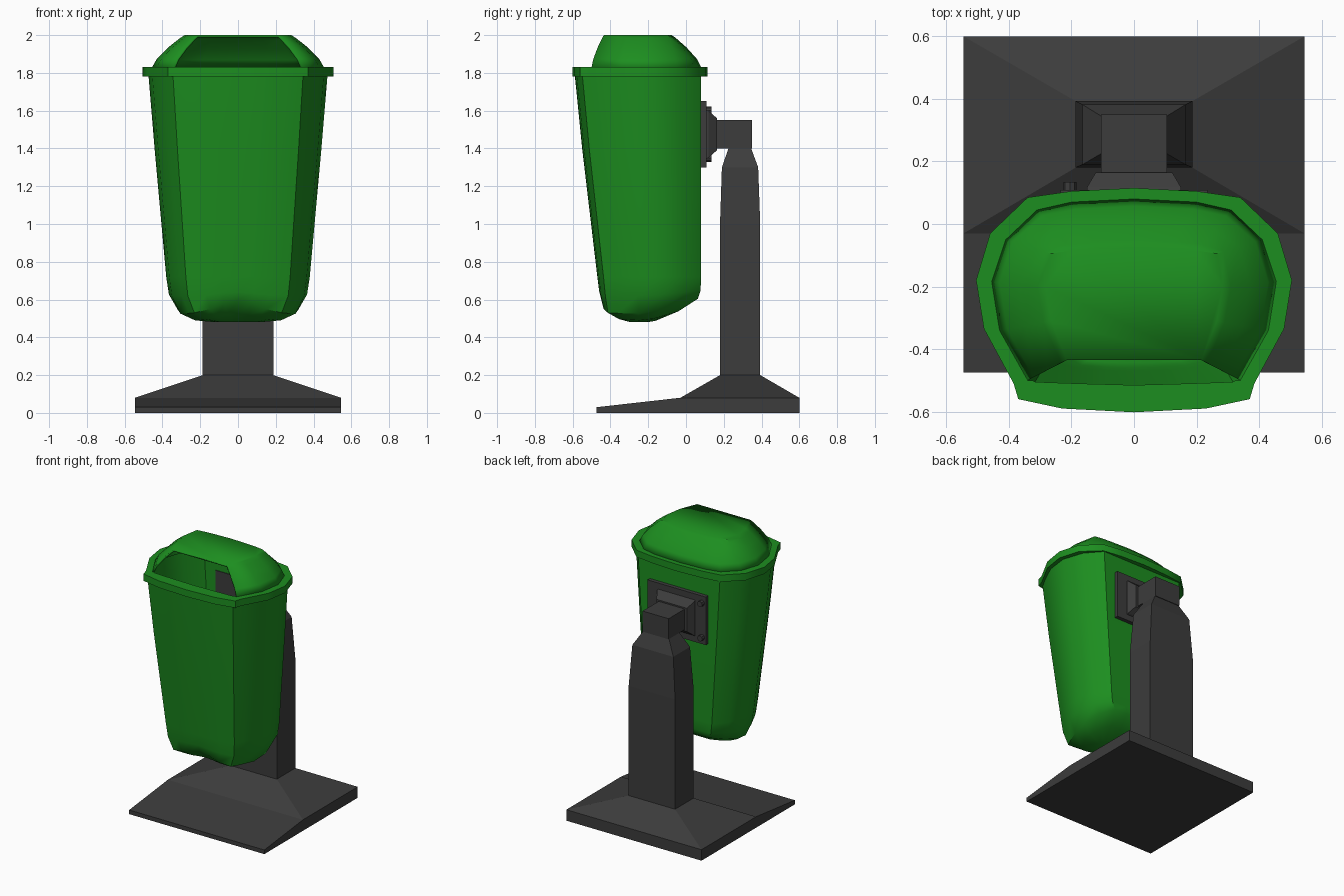
import bpy, bmesh, math

if "Cube" in bpy.data.objects:
    bpy.data.objects.remove(bpy.data.objects["Cube"])


def material(name, color):
    m = bpy.data.materials.new(name)
    m.diffuse_color = color
    m.use_nodes = True
    m.node_tree.nodes["Principled BSDF"].inputs["Base Color"].default_value = m.diffuse_color
    return m


GREEN = material("green_plastic", (0.012, 0.27, 0.014, 1))
DARK = material("dark_metal", (0.045, 0.045, 0.045, 1))


def loft(name, rings, mat, loop=True, caps=(True, True), wrap=False, smooth=False, thick=0):
    """Skin a list of equally long point rings."""
    bm = bmesh.new()
    vs = [[bm.verts.new(p) for p in r] for r in rings]
    n = len(rings[0])
    pairs = list(zip(vs, vs[1:])) + ([(vs[-1], vs[0])] if wrap else [])
    for a, b in pairs:
        for i in range(n if loop else n - 1):
            j = (i + 1) % n
            bm.faces.new((a[i], a[j], b[j], b[i]))
    if caps[0]:
        bm.faces.new(vs[0][::-1])
    if caps[1]:
        bm.faces.new(vs[-1])
    bmesh.ops.recalc_face_normals(bm, faces=bm.faces)
    me = bpy.data.meshes.new(name)
    bm.to_mesh(me)
    bm.free()
    me.materials.append(mat)
    ob = bpy.data.objects.new(name, me)
    bpy.context.collection.objects.link(ob)
    if thick:
        s = ob.modifiers.new("thickness", 'SOLIDIFY')
        s.thickness, s.offset = thick, -1
    if smooth:
        bpy.ops.object.select_all(action='DESELECT')
        ob.select_set(True)
        bpy.context.view_layer.objects.active = ob
        bpy.ops.object.shade_smooth_by_angle(angle=math.radians(40))
    return ob


def mirror_loop(half):
    return half + [(-x, y) for x, y in reversed(half[1:-1])]


def rect_z(x, y0, y1, z):
    return [(-x, y0, z), (x, y0, z), (x, y1, z), (-x, y1, z)]


def rect_y(x, z0, z1, y):
    return [(-x, y, z0), (x, y, z0), (x, y, z1), (-x, y, z1)]


# Base slab with a front ramp
side = [(-.475, 0), (.6, 0), (.6, .08), (-.03, .08), (-.475, .03)]
loft("base", [[(x, y, z) for y, z in side] for x in (-.545, .545)], DARK)

# Flared foot, tapered post and post head
loft("post", [rect_z(.545, -.03, .6, .08), rect_z(.187, .18, .393, .2),
              rect_z(.187, .18, .393, 1.0), rect_z(.165, .19, .382, 1.3),
              rect_z(.105, .225, .345, 1.4)], DARK)
loft("post_head", [rect_y(.105, 1.4, 1.55, .35), rect_y(.105, 1.4, 1.55, .15)], DARK)

# Wall mount: plate and stepped collar
loft("mount_plate", [rect_y(.235, 1.3, 1.65, .075), rect_y(.235, 1.3, 1.65, .108)], DARK)
loft("mount_collar", [rect_y(.15, 1.34, 1.61, .1), rect_y(.15, 1.35, 1.6, .118),
                      rect_y(.13, 1.38, 1.57, .152), rect_y(.122, 1.39, 1.56, .165)], DARK)

# Two bolts on one side of the plate
for i, z in enumerate((1.35, 1.6)):
    loft(f"bolt_{i + 1}", [[(-.205 + .021 * math.cos(a * math.pi / 4), y,
                             z + .021 * math.sin(a * math.pi / 4)) for a in range(8)]
                           for y in (.1, .135)], DARK)

# Bin body: flat back, rounded front, tapering down to a dented floor
body_half = [(0, .08), (.17, .08), (.33, .08), (.425, -.03), (.475, -.18), (.455, -.335),
             (.385, -.48), (.345, -.55), (.22, -.58), (.11, -.588), (0, -.59)]


def body_ring(z, sx, sy, back, rear_rise, notch):
    ring = []
    for x, y in mirror_loop(body_half):
        x, y = x * sx, back + (y - .08) * sy
        dz = rear_rise * max(0, y + .2)
        if y < -.25:
            dz += notch * math.exp(-(x / .14) ** 2)
        ring.append((x, y, z + dz))
    return ring


loft("bin_body", [body_ring(1.8, 1, 1, .08, 0, 0),
                  body_ring(1.4, .93, .94, .08, 0, 0),
                  body_ring(.72, .80, .82, .08, 0, 0),
                  body_ring(.62, .77, .80, .077, .1, .02),
                  body_ring(.525, .67, .755, .062, .3, .075),
                  body_ring(.49, .5, .5, -.04, .3, .03),
                  body_ring(.48, .25, .2, -.16, .2, 0)],
     GREEN, caps=(False, True), smooth=True)

# Rim around the lid
inner = [(0, .08), (.2, .07), (.31, .045), (.41, -.05), (.455, -.185), (.43, -.34),
         (.34, -.5), (.33, -.53), (.18, -.545), (0, -.55)]
outer = [(0, .115), (.2, .105), (.34, .085), (.46, -.03), (.505, -.18), (.48, -.335),
         (.385, -.51), (.37, -.56), (.23, -.59), (0, -.602)]
loft("lid_rim", [[(x, y, z) for x, y in mirror_loop(h)]
                 for h, z in ((outer, 1.78), (outer, 1.83), (inner, 1.83), (inner, 1.78))],
     GREEN, caps=(False, False), wrap=True, smooth=True)


def open_arc(half, from_back):
    left = [(-x, y) for x, y in half]
    return left[:0:-1] + half if from_back else left[:-1] + half[::-1]


# Domed hood, open at the front
hood_base = inner[:7]
hood_top = [(0, -.075), (.12, -.08), (.2, -.085), (.265, -.095), (.283, -.2),
            (.265, -.31), (.215, -.435)]
hood = []
for t, z in ((0, 1.83), (.15, 1.875), (.5, 1.935), (.85, 1.983), (1, 2.0)):
    half = [(a[0] + (b[0] - a[0]) * t, a[1] + (b[1] - a[1]) * t)
            for a, b in zip(hood_base, hood_top)]
    hood.append([(x, y, z) for x, y in open_arc(half, True)])
loft("lid_hood", hood, GREEN, loop=False, caps=(False, True), smooth=True, thick=.012)

# Lip below the opening
lip = [(.325, -.5), (.315, -.505), (.18, -.51), (0, -.515)]
loft("lid_lip", [[(x, y, 1.83) for x, y in open_arc(h, False)] for h in (inner[6:], lip)],
     GREEN, loop=False, caps=(False, False), thick=.012)
